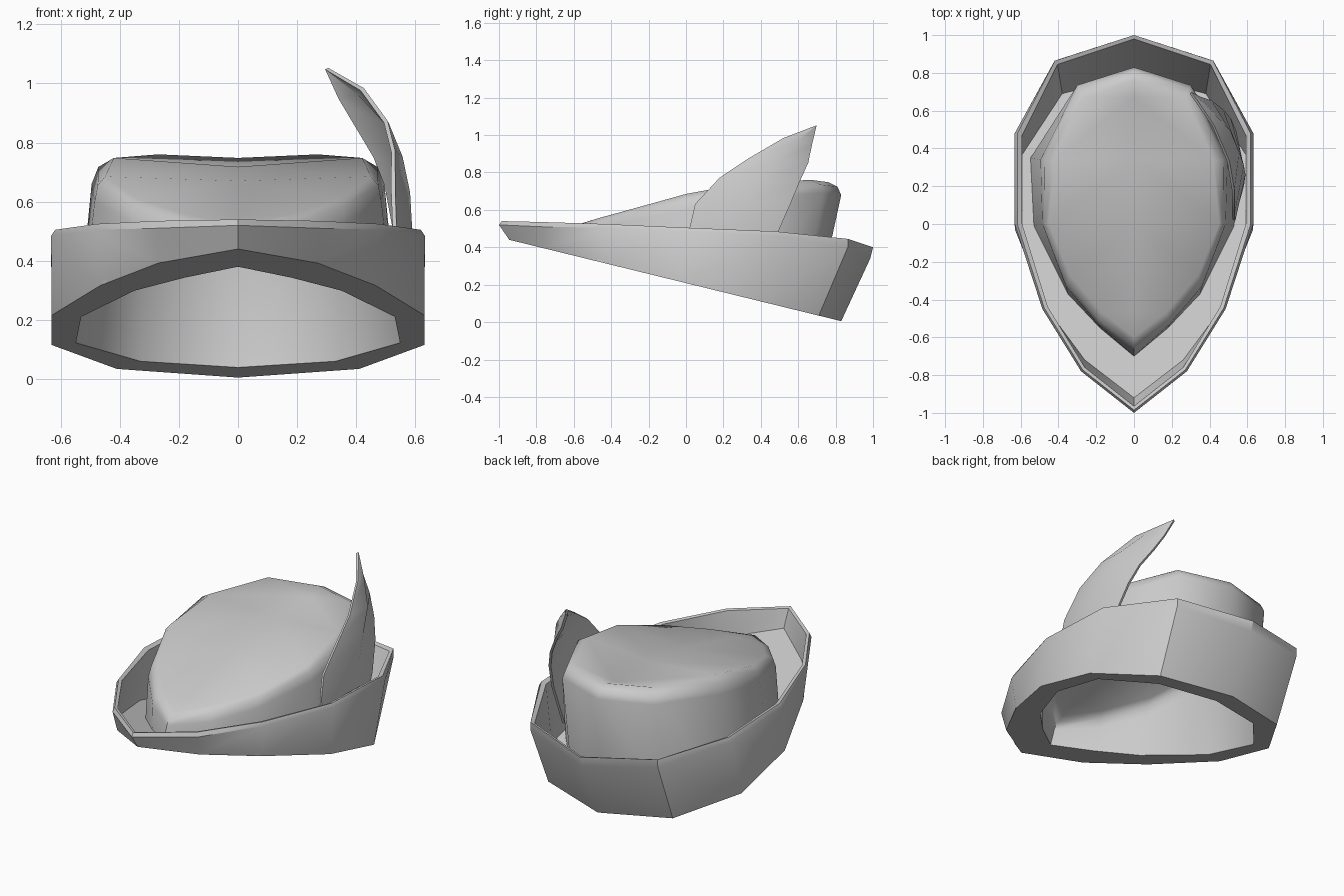
import bpy, bmesh
from mathutils import Vector

if "Cube" in bpy.data.objects:
    bpy.data.objects.remove(bpy.data.objects["Cube"])


def under(y):
    """Height of the tilted plane the hat opening lies in."""
    return 0.44 - 0.245 * (y + 0.945)


def build(name, rows, mirror=False, thick=0.0, angle=35):
    """Skin neighbouring rows of points, optionally mirrored in x."""
    bm = bmesh.new()
    for side in ((1, -1) if mirror else (1,)):
        grid = [[bm.verts.new((x * side, y, z)) for x, y, z in r] for r in rows]
        for a, b in zip(grid, grid[1:]):
            for i in range(len(a) - 1):
                bm.faces.new((a[i], a[i + 1], b[i + 1], b[i]))
    bmesh.ops.remove_doubles(bm, verts=bm.verts[:], dist=0.0005)
    bmesh.ops.dissolve_degenerate(bm, edges=bm.edges[:], dist=0.0005)
    bmesh.ops.recalc_face_normals(bm, faces=bm.faces[:])
    me = bpy.data.meshes.new(name)
    bm.to_mesh(me)
    bm.free()
    ob = bpy.data.objects.new(name, me)
    bpy.context.collection.objects.link(ob)
    bpy.ops.object.select_all(action='DESELECT')
    ob.select_set(True)
    bpy.context.view_layer.objects.active = ob
    if thick:
        m = ob.modifiers.new("thickness", 'SOLIDIFY')
        m.thickness = thick
        m.offset = 0
        bpy.ops.object.modifier_apply(modifier=m.name)
    bpy.ops.object.shade_smooth_by_angle(angle=angle * 3.14159 / 180)
    return ob


def mix(a, b, txy, tz):
    return [(p[0] + (q[0] - p[0]) * txy, p[1] + (q[1] - p[1]) * txy,
             p[2] + (q[2] - p[2]) * tz) for p, q in zip(a, b)]


def flat(pts):
    return [(x, y, under(y)) for x, y in pts]


# Half outlines, front tip to back
opening = flat([(0, -.70), (.18, -.55), (.35, -.37), (.53, -.01),
                (.548, .35), (.33, .605), (0, .69)])
floor_edge = flat([(0, -.92), (.26, -.72), (.46, -.45), (.59, -.08),
                   (.59, .37), (.38, .69), (0, .79)])
hem = flat([(0, -.945), (.27, -.75), (.47, -.43), (.63, -.03),
            (.63, .38), (.41, .71), (0, .83)])
rim = [(0, -1.0, .52), (.28, -.78, .51), (.485, -.45, .505), (.632, 0, .485),
       (.632, .48, .46), (.42, .865, .40), (0, .985, .34)]
lip = [(0, -.985, .54), (.272, -.772, .535), (.475, -.445, .525), (.618, 0, .505),
       (.618, .478, .485), (.418, .865, .445), (0, 1.0, .40)]
lip_in = [(0, -.965, .535), (.26, -.76, .53), (.457, -.437, .52), (.592, 0, .495),
          (.592, .47, .475), (.405, .845, .435), (0, .98, .395)]

# Turned-up brim with its floor
build("brim", [opening, floor_edge, hem, rim, lip, lip_in, floor_edge], True)

# Crown: wall, rounded shoulder and slightly dented top
shoulder = [(0, -.67, .46), (.19, -.53, .48), (.36, -.33, .53), (.485, 0, .60),
            (.495, .34, .66), (.30, .735, .69), (0, .83, .68)]
top = [(0, -.60, .515), (.17, -.47, .555), (.34, -.27, .61), (.45, 0, .685),
       (.42, .34, .748), (.27, .67, .76), (0, .76, .748)]
dents = (0, 0, .005, .015, .03, .04, 0)
centre = [(0, p[1], p[2] - d) for p, d in zip(top, dents)]
build("crown", [opening, shoulder, mix(shoulder, top, .3, .65), top, centre], True, angle=50)

# Cupped feather: front edge, spine, back edge per row
tip = (.30, .695, 1.05)
feather = [
    [(.53, .04, .30), (.575, .20, .25), (.54, .38, .22)],
    [(.53, .02, .50), (.583, .26, .49), (.535, .49, .48)],
    [(.525, .05, .63), (.575, .31, .63), (.505, .56, .64)],
    [(.525, .18, .77), (.55, .38, .75), (.465, .605, .75)],
    [(.50, .33, .87), (.505, .49, .86), (.405, .65, .85)],
    [(.42, .52, .98), (.41, .59, .965), (.345, .67, .95)],
    [tip, tip, tip],
]
build("feather", feather, thick=.014)
